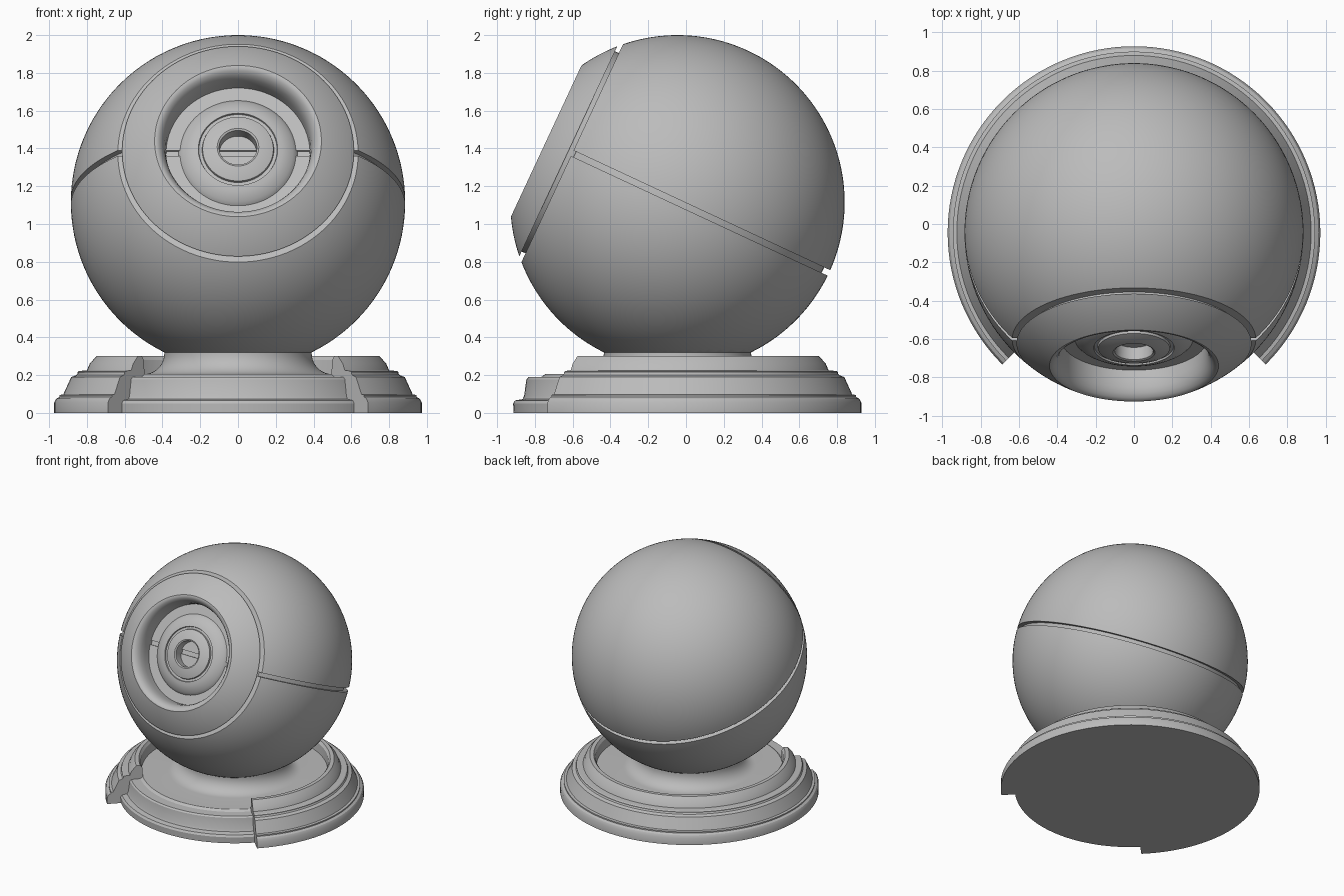
import bpy, bmesh, math
from mathutils import Vector, Matrix

if "Cube" in bpy.data.objects:
    bpy.data.objects.remove(bpy.data.objects["Cube"])

R = 0.885                                   # ball radius
CY = -0.045                                 # shared centre line in y
BALL = Vector((0, CY, 1.115))
TILT = math.radians(25)
FRONT = Vector((0, -math.cos(TILT), math.sin(TILT)))   # axis of the front dish
UP = Vector((0, math.sin(TILT), math.cos(TILT)))       # normal of the seam

grey = bpy.data.materials.new("plain grey")
grey.diffuse_color = (0.5, 0.5, 0.5, 1)
grey.use_nodes = True
grey.node_tree.nodes["Principled BSDF"].inputs["Base Color"].default_value = grey.diffuse_color


def arc(cx, cz, r, a0, a1, n):
    """Points of an arc in the (radius, height) plane, angles in degrees."""
    return [(cx + r * math.cos(math.radians(a0 + (a1 - a0) * i / n)),
             cz + r * math.sin(math.radians(a0 + (a1 - a0) * i / n)))
            for i in range(n + 1)]


def lathe(name, profile, origin, axis=Vector((0, 0, 1)), start=0, sweep=360,
          steps=128, closed=False, cuts=()):
    """Turn a profile about an axis, then trim it with planes (point, normal)."""
    bm = bmesh.new()
    a = math.radians(start)
    vs = [bm.verts.new((r * math.cos(a), r * math.sin(a), z)) for r, z in profile]
    es = [bm.edges.new(p) for p in zip(vs, vs[1:])]
    if closed:
        es.append(bm.edges.new((vs[-1], vs[0])))
    bmesh.ops.spin(bm, geom=vs + es, cent=(0, 0, 0), axis=(0, 0, 1),
                   angle=math.radians(sweep), steps=steps)
    bmesh.ops.remove_doubles(bm, verts=bm.verts[:], dist=1e-5)
    if sweep < 360:
        bmesh.ops.holes_fill(bm, edges=[e for e in bm.edges if e.is_boundary], sides=0)
    rot = Vector((0, 0, 1)).rotation_difference(axis).to_matrix().to_4x4()
    bm.transform(Matrix.Translation(origin) @ rot)
    for point, normal in cuts:
        out = bmesh.ops.bisect_plane(bm, geom=bm.verts[:] + bm.edges[:] + bm.faces[:],
                                     plane_co=point, plane_no=normal, clear_outer=True)
        rim = [g for g in out["geom_cut"] if isinstance(g, bmesh.types.BMEdge)]
        bmesh.ops.holes_fill(bm, edges=rim, sides=0)
    bmesh.ops.recalc_face_normals(bm, faces=bm.faces[:])
    me = bpy.data.meshes.new(name)
    bm.to_mesh(me)
    bm.free()
    me.materials.append(grey)
    ob = bpy.data.objects.new(name, me)
    bpy.context.collection.objects.link(ob)
    bpy.ops.object.select_all(action='DESELECT')
    ob.select_set(True)
    bpy.context.view_layer.objects.active = ob
    bpy.ops.object.shade_smooth_by_angle(angle=math.radians(30))
    return ob


# Ball: two tilted half shells split by a seam, around a smaller core
face_cut = (BALL + FRONT * 0.615, FRONT)
floor_cut = (Vector((0, 0, 0.32)), Vector((0, 0, -1)))
edge = math.degrees(math.asin(0.016 / R))
shell = [(0, 0.016)] + arc(0, 0, R, edge, 90, 40)
lathe("upper_shell", shell, BALL, UP, cuts=[face_cut])
lathe("lower_shell", shell, BALL, -UP, cuts=[face_cut, floor_cut])
lathe("ball_core", arc(0, 0, 0.85, -90, 90, 48), BALL, UP,
      cuts=[(BALL + FRONT * 0.60, FRONT), floor_cut])

# Front dish: spherical rim, rounded lip, recessed well
rim0 = math.degrees(math.asin(0.638 / R))
rim1 = math.degrees(math.asin(0.767 / R))
dish = [(0, 0.5), (0.585, 0.5), (0.585, 0.638)]
dish += arc(0, 0, R, rim0, rim1, 12)
dish += [(0.43, 0.766), (0.415, 0.757), (0.40, 0.738), (0.389, 0.71), (0.383, 0.67),
         (0.38, 0.60), (0.36, 0.59), (0.36, 0.555), (0, 0.555)]
lathe("front_dish", dish, BALL, FRONT)

# Domed hub inside the dish with a ring groove and a centre hole
hub = [(0.318, 0.53), (0.318, 0.595), (0.31, 0.612), (0.29, 0.632), (0.26, 0.65),
       (0.235, 0.66), (0.21, 0.665), (0.207, 0.655), (0.19, 0.655), (0.187, 0.668),
       (0.15, 0.683), (0.11, 0.69), (0.10, 0.685), (0.098, 0.56), (0, 0.56)]
lathe("hub", hub, BALL, FRONT)

# Round base plate with a flared neck under the ball
BASE = Vector((0, CY, 0))
plate = [(0, 0), (0.868, 0), (0.87, 0.05), (0.86, 0.066), (0.82, 0.073), (0.812, 0.09),
         (0.80, 0.178), (0.79, 0.189), (0.72, 0.191), (0.70, 0.205), (0.50, 0.205)]
plate += arc(0.50, 0.315, 0.11, 270, 180, 10) + [(0.39, 0.335), (0, 0.335)]
lathe("base_plate", plate, BASE)

# Stepped collar around the plate, open at the front
collar = [(0.868, 0), (0.973, 0), (0.973, 0.055), (0.962, 0.075), (0.945, 0.085),
          (0.945, 0.095), (0.925, 0.098), (0.883, 0.19), (0.855, 0.20), (0.85, 0.208),
          (0.85, 0.216), (0.842, 0.222), (0.80, 0.225), (0.785, 0.26), (0.75, 0.30),
          (0.72, 0.30), (0.705, 0.28), (0.70, 0.205), (0.72, 0.191), (0.79, 0.189),
          (0.80, 0.178), (0.812, 0.09), (0.82, 0.073), (0.86, 0.066), (0.87, 0.05)]
lathe("base_collar", collar, BASE, start=-45, sweep=270, steps=96, closed=True)
